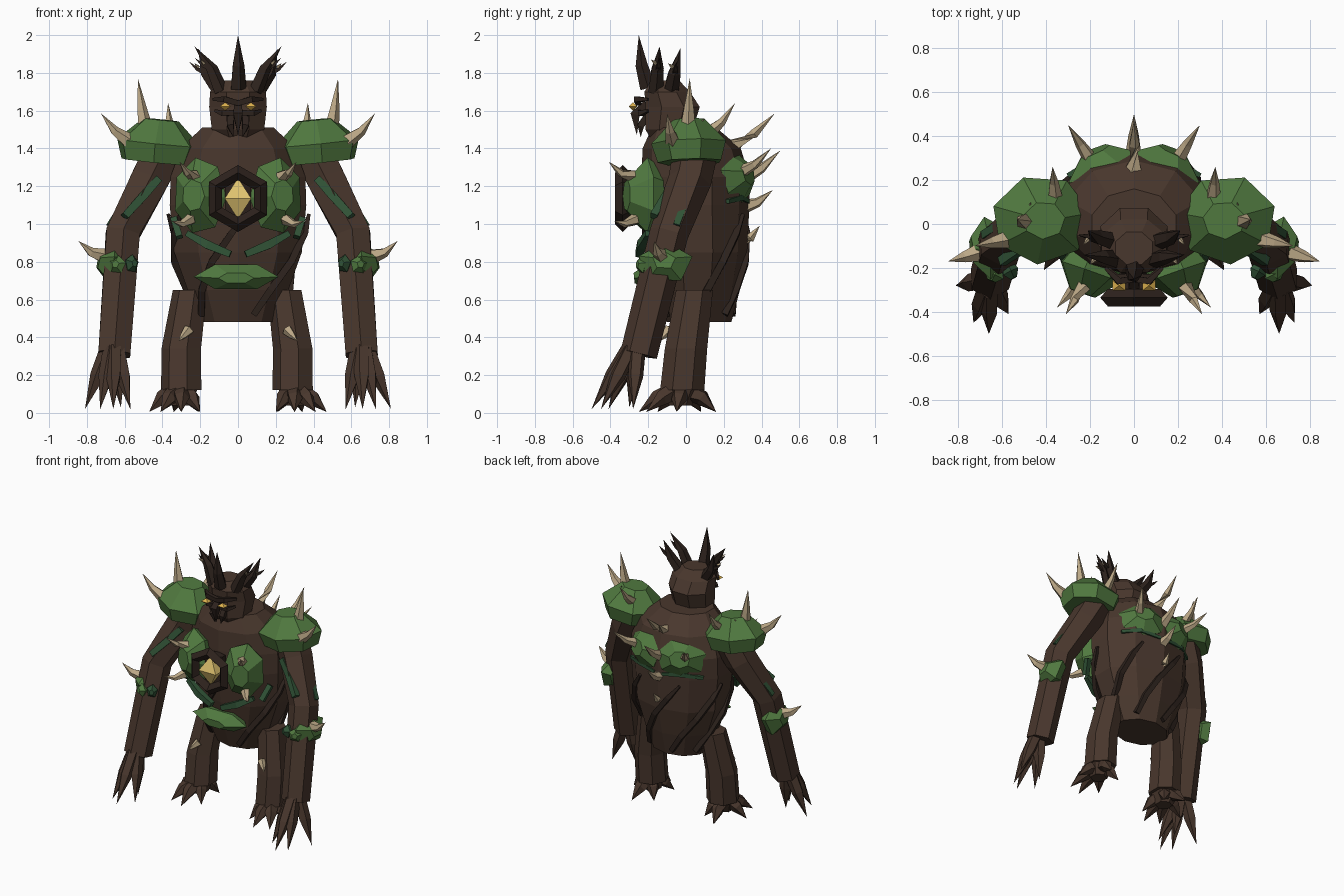
import bpy, bmesh
from math import sin, cos, pi, radians
from mathutils import Vector, Matrix

if "Cube" in bpy.data.objects:
    bpy.data.objects.remove(bpy.data.objects["Cube"])


def material(name, rgb):
    m = bpy.data.materials.new(name)
    m.diffuse_color = (*rgb, 1)
    m.use_nodes = True
    m.node_tree.nodes["Principled BSDF"].inputs["Base Color"].default_value = m.diffuse_color
    return m


BARK = material("bark", (0.066, 0.038, 0.026))
DARK = material("dark_bark", (0.026, 0.016, 0.012))
MOSS = material("moss", (0.08, 0.19, 0.05))
VINE = material("vine", (0.03, 0.085, 0.037))
BONE = material("bone", (0.5, 0.39, 0.24))
GOLD = material("gold", (0.75, 0.46, 0.08))
PALE = material("pale_gold", (0.75, 0.55, 0.16))


def skin(name, rings, mat):
    """Bridge equal-length rings of points and cap both ends."""
    bm = bmesh.new()
    vs = [[bm.verts.new(p) for p in r] for r in rings]
    n = len(vs[0])
    for a, b in zip(vs, vs[1:]):
        for i in range(n):
            j = (i + 1) % n
            bm.faces.new((a[i], a[j], b[j], b[i]))
    bm.faces.new(vs[0][::-1])
    bm.faces.new(vs[-1])
    bmesh.ops.remove_doubles(bm, verts=bm.verts, dist=0.0005)
    bmesh.ops.recalc_face_normals(bm, faces=bm.faces)
    me = bpy.data.meshes.new(name)
    bm.to_mesh(me)
    bm.free()
    me.materials.append(mat)
    ob = bpy.data.objects.new(name, me)
    bpy.context.collection.objects.link(ob)
    return ob


def loft(name, rings, n, mat):
    """Upright loft; each ring is x, y, z, radius x, radius y."""
    skin(name, [[(x + rx * cos((i + .5) * 2 * pi / n), y + ry * sin((i + .5) * 2 * pi / n), z)
                 for i in range(n)] for x, y, z, rx, ry in rings], mat)


def tube(name, pts, radii, n, mat):
    pts = [Vector(p) for p in pts]
    rings = []
    for k, (p, r) in enumerate(zip(pts, radii)):
        t = (pts[min(k + 1, len(pts) - 1)] - pts[max(k - 1, 0)]).normalized()
        ref = Vector((0, 1, 0)) if abs(t.y) < 0.8 else Vector((0, 0, 1))
        u = t.cross(ref).normalized()
        v = t.cross(u)
        rings.append([p + r * (u * cos((i + .5) * 2 * pi / n) + v * sin((i + .5) * 2 * pi / n))
                      for i in range(n)])
    skin(name, rings, mat)


def spike(name, base, tip, r, mat=BONE, bend=0.02, n=5):
    b, t = Vector(base), Vector(tip)
    mid = b.lerp(t, 0.5) - Vector((0, 0, bend))
    tube(name, [b, mid, t], [r, r * 0.62, 0], n, mat)


def plate(name, c, normal, w, h, d, mat=MOSS, n=7, turn=0.2, base=.75):
    """Faceted domed shield: w across, h along its up direction, d thick."""
    c, nz = Vector(c), Vector(normal).normalized()
    up = Vector((0, 0, 1)) if abs(nz.z) < 0.9 else Vector((0, 1, 0))
    u = up.cross(nz).normalized()
    v = nz.cross(u)
    rings = []
    for off, s in ((-.5, base), (-.05, 1), (.5, .42)):
        rings.append([c + nz * off * d + s * (u * w * cos(a) + v * h * sin(a))
                      for a in [turn + i * 2 * pi / n for i in range(n)]])
    skin(name, rings, mat)


def gem(name, c, rx, ry, rz, n=4, mat=GOLD):
    loft(name, [(c[0], c[1], c[2] - rz, 0, 0), (*c, rx * 1.2, ry * 1.2),
                (c[0], c[1], c[2] + rz, 0, 0)], n, mat)


# torso
BODY = [(0, .07, .48, .21, .17), (0, .06, .65, .28, .225), (0, .06, .85, .355, .265),
        (0, .05, 1.1, .38, .285), (0, .05, 1.25, .375, .285), (0, .03, 1.4, .32, .26),
        (0, -.01, 1.51, .2, .17)]
loft("torso", BODY, 10, BARK)


def on_body(a, z):
    for p, q in zip(BODY, BODY[1:]):
        if z <= q[2]:
            f = (z - p[2]) / (q[2] - p[2])
            y, rx, ry = (p[i] + f * (q[i] - p[i]) for i in (1, 3, 4))
            return Vector((rx * cos(a), y + ry * sin(a), z))


# roots spiralling up the torso
for start in (212, 293, 358, 50, 105, 150):
    tube("torso_root", [on_body(radians(start + 125 * (z - .53)), z) for z in (.52, .65, .8, .95, 1.05)],
         [.024, .026, .026, .024, .012], 4, DARK)

# head, nose and crown centre
loft("head", [(0, -.09, 1.43, .1, .09), (0, -.09, 1.5, .15, .135), (0, -.07, 1.62, .165, .155),
              (0, -.1, 1.7, .16, .13), (0, -.11, 1.76, .09, .08)], 8, BARK)
tube("nose", [(0, -.21, 1.64), (0, -.27, 1.58), (0, -.26, 1.47)], [.025, .035, 0], 4, DARK)
tube("crown_centre", [(0, -.2, 1.72), (0, -.235, 1.84), (0, -.25, 2.0)], [.045, .034, 0], 5, DARK)

# chest core: pointed-up hexagon frame with a gem
bpy.ops.mesh.primitive_torus_add(major_segments=6, minor_segments=4, major_radius=.137, minor_radius=.04)
frame = bpy.context.object
frame.name = "core_frame"
frame.data.transform(Matrix.Translation((0, -.335, 1.135)) @ Matrix.Rotation(pi / 2, 4, 'X')
                     @ Matrix.Rotation(pi / 2, 4, 'Z'))
frame.data.materials.append(DARK)
loft("core_backing", [(0, -.27, 1.03, .08, .04), (0, -.27, 1.24, .08, .04)], 6, DARK)
gem("core_gem", (0, -.32, 1.135), .083, .055, .11, 4, PALE)

# belly plate and back spikes
plate("belly_plate", (-.01, -.21, .72), (0, -1, -.1), .225, .075, .13, n=6, turn=0)
for y0, z0, y1, z1 in ((.25, 1.41, .47, 1.585), (.3, 1.24, .5, 1.39), (.3, 1.09, .46, 1.18), (.29, .9, .39, .99)):
    spike("back_spike", (0, y0, z0), (0, y1, z1), .042)

for s in (1, -1):
    def P(x, y, z):
        return (s * x, y, z)

    # face
    tube("brow", [P(.0, -.25, 1.64), P(.07, -.26, 1.66), P(.13, -.2, 1.66)], [.02, .022, .01], 4, DARK)
    tube("cheek", [P(.02, -.24, 1.59), P(.08, -.24, 1.585), P(.12, -.2, 1.6)], [.02, .02, .01], 4, DARK)
    tube("beard_strand", [P(.04, -.2, 1.58), P(.04, -.24, 1.52), P(.025, -.24, 1.46)], [.025, .025, 0], 4, DARK)
    gem("eye", P(.068, -.28, 1.622), .034, .026, .022)

    # crown branches, twigs and pale buds
    for b, m, t in (((.09, -.16, 1.7), (.14, -.15, 1.82), (.23, -.14, 1.94)),
                    ((.1, -.08, 1.7), (.17, -.06, 1.8), (.21, -.03, 1.93))):
        tube("crown_branch", [P(*b), P(*m), P(*t)], [.042, .034, 0], 5, DARK)
        spike("crown_twig", P(*m), P(m[0] + .09, m[1] + .01, m[2] + .06), .022, DARK, .01, 4)
        spike("crown_bud", P(m[0] + .04, m[1] - .01, m[2] + .03), P(m[0] + .06, m[1] - .035, m[2] + .05), .011, BONE, 0, 4)

    # arms and claws
    tube("arm", [P(.37, .06, 1.43), P(.47, .02, 1.23), P(.61, -.09, .95), P(.655, -.25, .31)],
         [.12, .115, .103, .098], 6, BARK)
    for x, y, z in ((.57, -.41, .02), (.66, -.5, .02), (.73, -.45, .02), (.81, -.28, .02), (.62, -.3, .03)):
        b = Vector((.655, -.25, .34)).lerp(Vector((x, y, .34)), .2)
        m = b.lerp(Vector((x, y, z)), .45)
        tube("hand_claw", [P(*b), P(*m), P(x, y, z)], [.045, .042, 0], 5, BARK)

    # legs and toes
    loft("leg", [P(.295, -.02, .12) + (.112, .12), P(.295, 0, .34) + (.11, .115),
                 P(.25, .045, .65) + (.095, .1)], 7, BARK)
    loft("foot", [P(.3, -.03, .04) + (.06, .06), P(.3, -.02, .13) + (.1, .1)], 6, BARK)
    for x, y in ((.2, -.15), (.3, -.25), (.41, -.21), (.47, -.05), (.34, .16), (.21, .08)):
        b = Vector((.3, -.02, .11)).lerp(Vector((x, y, .11)), .25)
        m = b.lerp(Vector((x, y, .005)), .45) + Vector((0, 0, .015))
        tube("toe", [P(*b), P(*m), P(x, y, .005)], [.05, .042, 0], 5, BARK)
    spike("leg_spike", P(.26, -.09, .44), P(.315, -.14, .38), .03, bend=0)

    # shoulder pads
    plate("shoulder_pad", P(.42, .02, 1.44), (s * -.1, -.03, 1), .23, .205, .225, turn=.3 if s > 0 else pi - .3, base=.85)
    for b, t, r in (((.49, .01, 1.49), (.53, .02, 1.77), .045), ((.36, .12, 1.48), (.37, .26, 1.64), .036),
                    ((.58, -.07, 1.44), (.725, -.1, 1.585), .042), ((.48, .03, 1.52), (.47, .1, 1.56), .02)):
        spike("shoulder_spike", P(*b), P(*t), r)

    # chest plates and spikes
    plate("chest_plate", P(.205, -.225, 1.15), (s * .35, -1, .02), .15, .205, .19, turn=.5 if s > 0 else pi - .5)
    spike("chest_spike", P(.23, -.28, 1.25), P(.31, -.41, 1.33), .035)
    spike("chest_spike", P(.25, -.27, 1.025), P(.35, -.38, 1.015), .032)

    # back plates and spikes
    plate("back_plate", P(.15, .27, 1.25), (s * .45, 1, .25), .175, .145, .14, turn=.2 if s > 0 else pi - .2)
    spike("back_side_spike", P(.19, .28, 1.27), P(.3, .45, 1.4), .038)

    # vines on belly, back and arms
    tube("belly_vine", [P(.27, -.2, .95), P(.16, -.235, .89), P(.04, -.25, .84)], [.022, .032, .025], 4, VINE)
    tube("back_vine", [P(.3, .22, 1.12), P(.18, .29, 1.14), P(.03, .325, 1.12)], [.015, .022, .015], 4, VINE)
    tube("flank_vine", [P(.34, -.1, 1.03), P(.31, -.16, .93)], [.025, .025], 4, VINE)
    tube("arm_vine", [P(.42, -.07, 1.24), P(.5, -.1, 1.15), P(.6, -.17, 1.04)], [.028, .032, .028], 4, VINE)
    tube("elbow_vine", [P(.6, .0, 1.12), P(.68, -.05, .99)], [.025, .025], 4, VINE)

    # forearm guard
    plate("forearm_guard", P(.68, -.11, .795), (s, -.1, .2), .15, .115, .12, n=5, turn=.3)
    plate("forearm_band", P(.56, -.22, .79), (s * -.5, -1, .1), .04, .05, .06, VINE, 5)
    plate("forearm_tuft", P(.64, -.235, .785), (s * .4, -1, .1), .05, .05, .05, MOSS, 5)
    spike("forearm_spike", P(.71, -.13, .83), P(.845, -.17, .91), .042)
